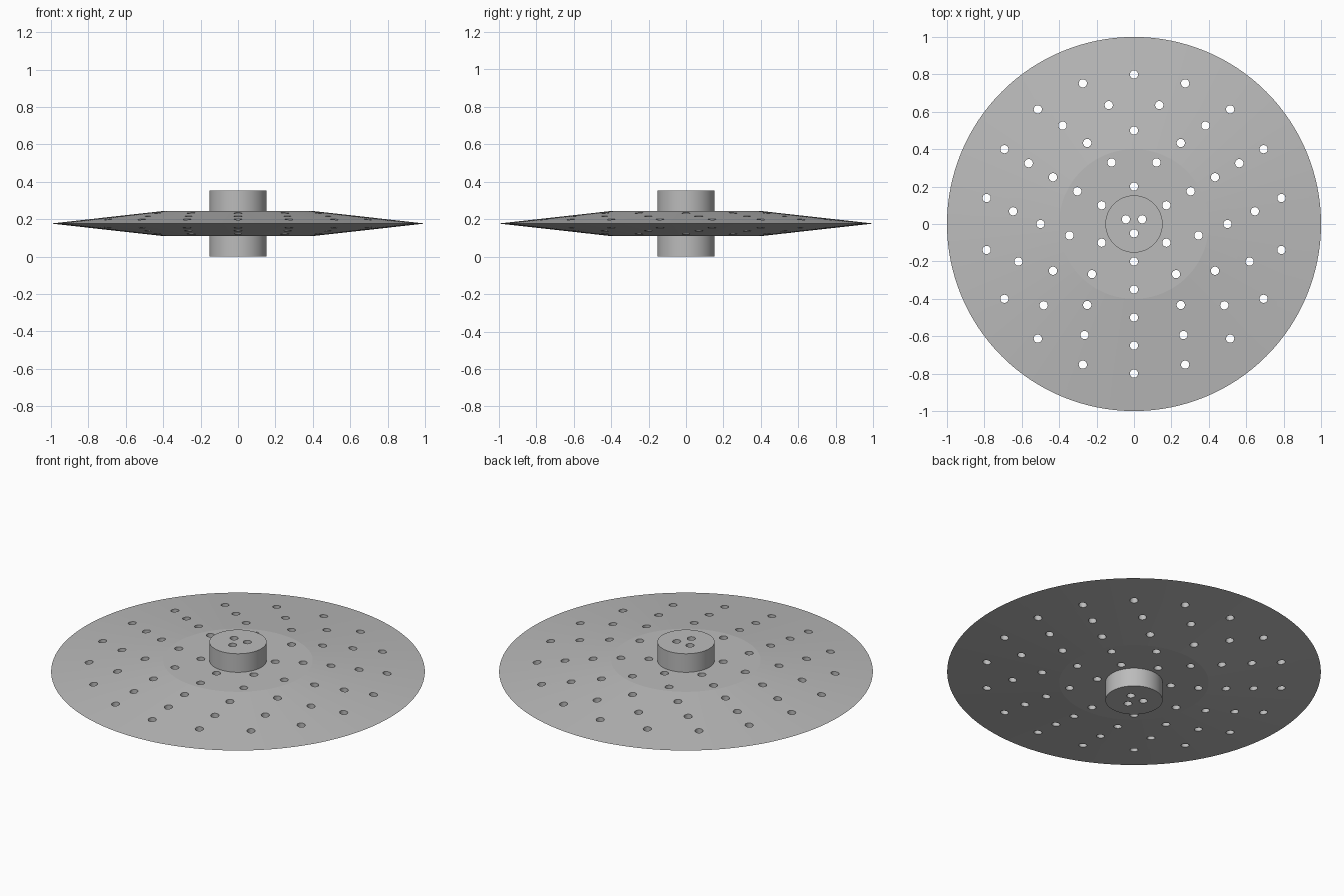
import bpy
import bmesh
from math import cos, sin, pi, radians, tau

cube = bpy.data.objects.get("Cube")
if cube:
    bpy.data.objects.remove(cube, do_unlink=True)

HEIGHT = 0.353
MID = HEIGHT / 2
HALF_PLATE = 0.067
HUB_R, FLAT_R, RIM_R = 0.153, 0.4, 1.0
HOLE_R = 0.022
SIDES = 128

grey = bpy.data.materials.new("plain_grey")
grey.use_nodes = True
colour = (0.5, 0.5, 0.5, 1)
grey.diffuse_color = colour
grey.node_tree.nodes["Principled BSDF"].inputs["Base Color"].default_value = colour


def make_object(name, bm):
    bmesh.ops.recalc_face_normals(bm, faces=bm.faces[:])
    mesh = bpy.data.meshes.new(name)
    bm.to_mesh(mesh)
    bm.free()
    mesh.materials.append(grey)
    obj = bpy.data.objects.new(name, mesh)
    bpy.context.collection.objects.link(obj)
    return obj


# Hub and tapered disc, turned as one solid
profile = [(HUB_R, 0), (HUB_R, MID - HALF_PLATE), (FLAT_R, MID - HALF_PLATE),
           (RIM_R, MID),
           (FLAT_R, MID + HALF_PLATE), (HUB_R, MID + HALF_PLATE), (HUB_R, HEIGHT)]
bm = bmesh.new()
rings = [[bm.verts.new((r * cos(tau * i / SIDES), r * sin(tau * i / SIDES), z))
          for i in range(SIDES)] for r, z in profile]
for low, high in zip(rings, rings[1:]):
    for i in range(SIDES):
        j = (i + 1) % SIDES
        bm.faces.new((low[i], low[j], high[j], high[i]))
bm.faces.new(rings[0])
bm.faces.new(rings[-1])
disc = make_object("perforated_disc", bm)

# Drills: six rings, each with three more holes than the last
bm = bmesh.new()
for ring in range(6):
    radius = 0.05 + 0.15 * ring
    count = 3 * (ring + 1)
    for k in range(count):
        angle = -pi / 2 + tau * k / count
        made = bmesh.ops.create_cone(bm, cap_ends=True, segments=24,
                                     radius1=HOLE_R, radius2=HOLE_R, depth=1)
        bmesh.ops.translate(bm, verts=made["verts"],
                            vec=(radius * cos(angle), radius * sin(angle), MID))
drills = make_object("hole_cutters", bm)
drills.hide_render = True

# Drill the holes, then drop the cutters
bpy.context.view_layer.objects.active = disc
disc.select_set(True)
cut = disc.modifiers.new("holes", 'BOOLEAN')
cut.operation = 'DIFFERENCE'
cut.solver = 'EXACT'
cut.object = drills
bpy.ops.object.modifier_apply(modifier=cut.name)
bpy.data.objects.remove(drills, do_unlink=True)

# Smooth round walls, keeping the shallow taper crease crisp
bpy.ops.object.shade_smooth_by_angle(angle=radians(5))
